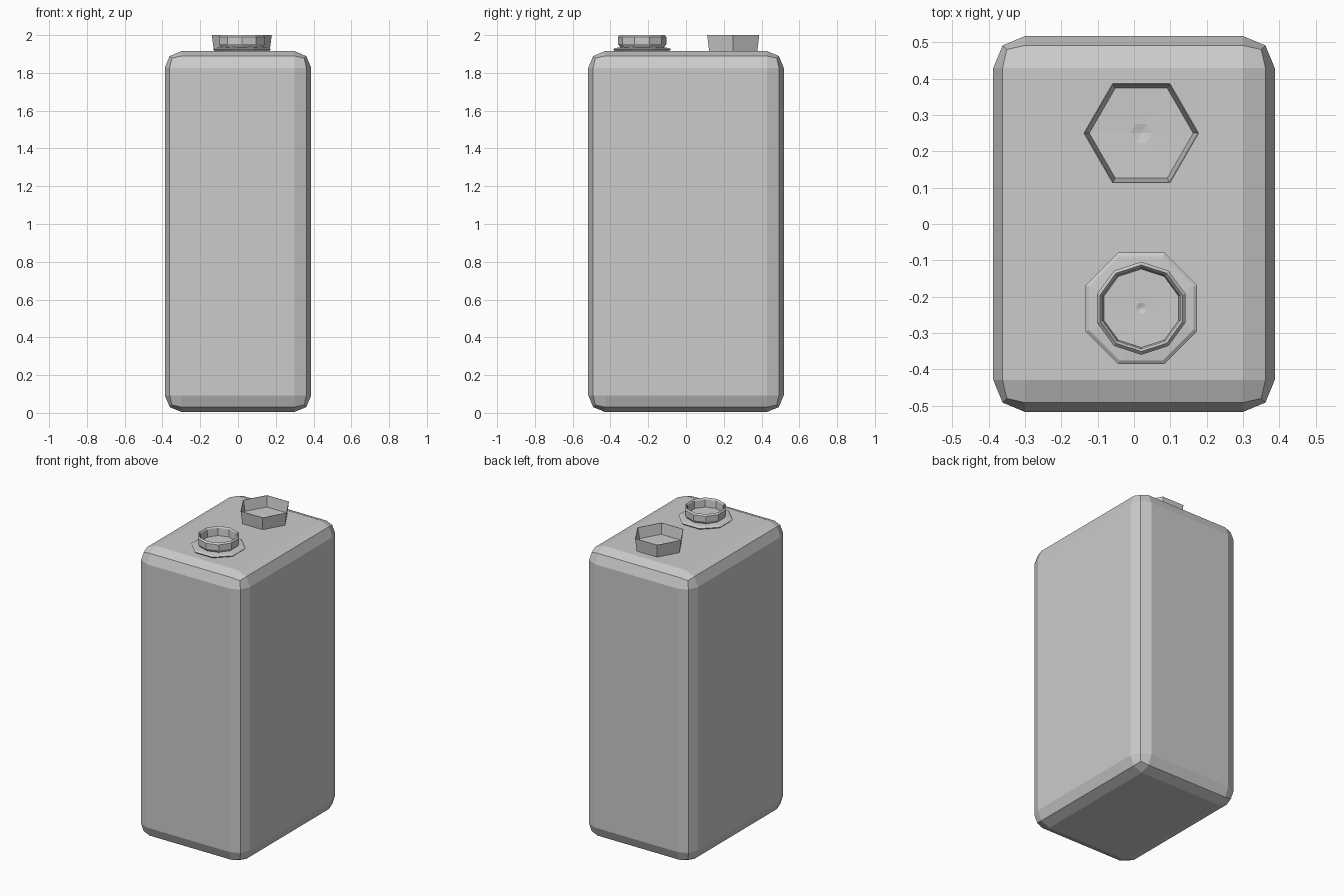
import bpy, bmesh, math

if "Cube" in bpy.data.objects:
    bpy.data.objects.remove(bpy.data.objects["Cube"])


def lathe(name, centre, sides, profile, turn=0.0):
    """Spin an (r, z) profile into a faceted part; r = 0 closes to a point."""
    bm = bmesh.new()
    rings = []
    for r, z in profile:
        if r == 0:
            rings.append([bm.verts.new((0, 0, z))] * sides)
        else:
            rings.append([bm.verts.new((r * math.cos(turn + math.tau * i / sides),
                                        r * math.sin(turn + math.tau * i / sides), z))
                          for i in range(sides)])
    for a, b in zip(rings, rings[1:]):
        for i in range(sides):
            j = (i + 1) % sides
            corners = list(dict.fromkeys((a[i], a[j], b[j], b[i])))
            bm.faces.new(corners)
    bmesh.ops.recalc_face_normals(bm, faces=bm.faces)
    mesh = bpy.data.meshes.new(name)
    bm.to_mesh(mesh)
    bm.free()
    obj = bpy.data.objects.new(name, mesh)
    obj.location = (centre[0], centre[1], 0)
    bpy.context.collection.objects.link(obj)
    return obj


# Battery case: tall box with two-step chamfered edges
bpy.ops.mesh.primitive_cube_add(size=1, location=(0, 0, 0.96))
case = bpy.context.object
case.name = "battery_case"
case.scale = (0.775, 1.035, 1.91)
bpy.ops.object.transform_apply(location=False, rotation=False, scale=True)
bevel = case.modifiers.new("edges", 'BEVEL')
bevel.width = 0.088
bevel.segments = 2

# Large hexagonal terminal: thin open cup with a slightly dimpled floor
lathe("hexagonal_terminal", (0.02, 0.25), 6,
      [(0, 1.905), (0.147, 1.912), (0.159, 2.0), (0.156, 2.0),
       (0.143, 1.93), (0.03, 1.928), (0, 1.922)])

# Small round terminal: flange, narrow neck, rim and recessed floor
lathe("terminal_flange", (0.02, -0.232), 8,
      [(0, 1.905), (0.152, 1.912), (0.166, 1.925), (0.155, 1.932),
       (0.112, 1.936), (0, 1.936)], math.radians(22.5))
lathe("round_terminal", (0.02, -0.232), 10,
      [(0, 1.92), (0.112, 1.93), (0.128, 1.953), (0.128, 1.99), (0.119, 2.0),
       (0.112, 1.99), (0.108, 1.942), (0.015, 1.94), (0, 1.935)],
      math.radians(18))
